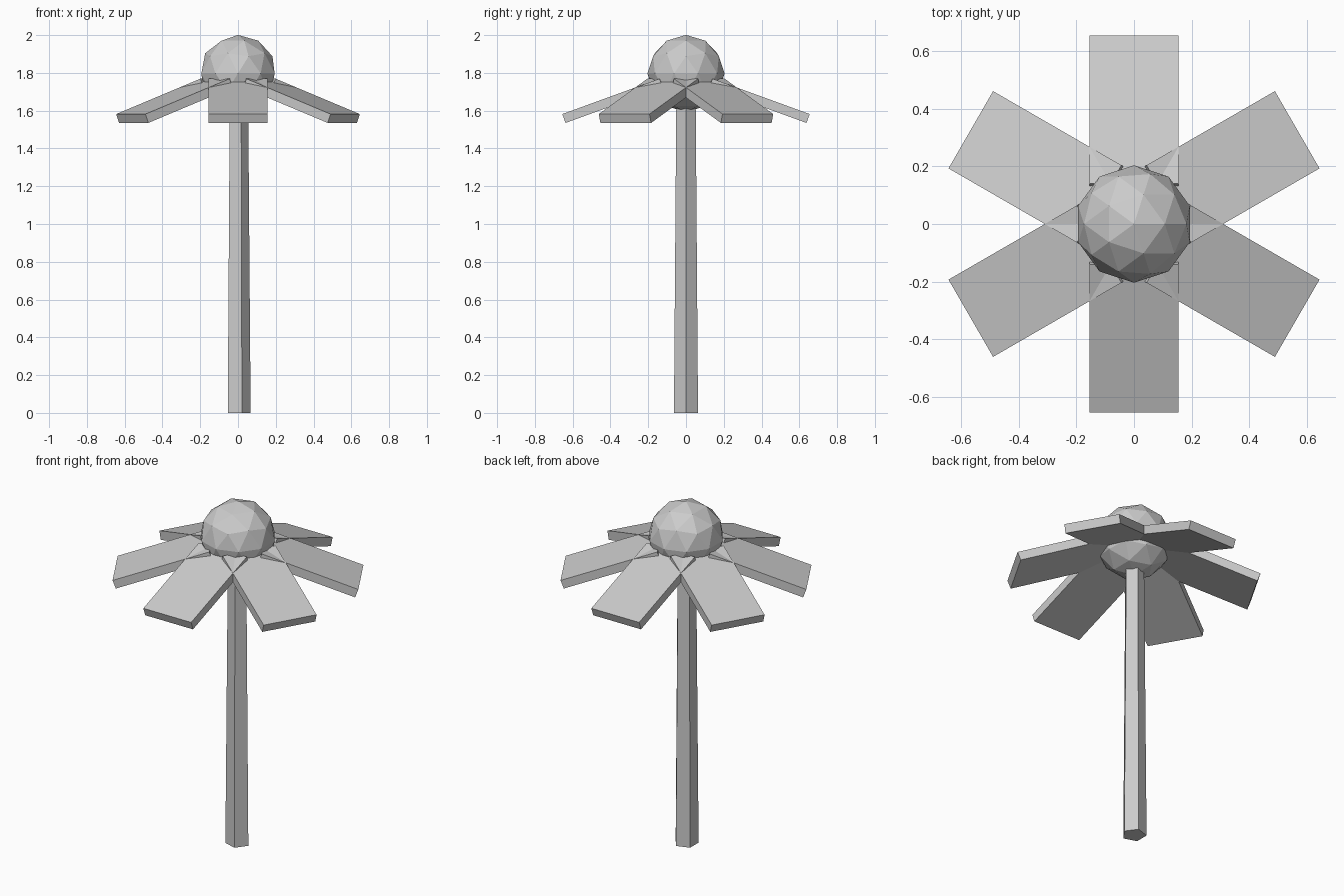
import bpy
import math
from mathutils import Matrix

cube = bpy.data.objects.get("Cube")
if cube:
    bpy.data.objects.remove(cube, do_unlink=True)

# One plain grey for the whole flower
grey = bpy.data.materials.new("plain grey")
grey.use_nodes = True
colour = (0.6, 0.6, 0.6, 1)
grey.diffuse_color = colour
grey.node_tree.nodes["Principled BSDF"].inputs["Base Color"].default_value = colour


def finish(name):
    obj = bpy.context.object
    obj.name = name
    obj.data.materials.append(grey)
    return obj


# Stem: five-sided, slightly tapered, with a corner towards +x
STEM_TOP = 1.64
bpy.ops.mesh.primitive_cone_add(vertices=5, radius1=0.067, radius2=0.054,
                                depth=STEM_TOP, location=(0, 0, STEM_TOP / 2))
stem = finish("stem")
stem.data.transform(Matrix.Rotation(math.radians(-90), 4, "Z"))

# Flower centre: faceted ball
bpy.ops.mesh.primitive_ico_sphere_add(subdivisions=2, radius=0.204,
                                      location=(0, 0, 1.797))
finish("flower_centre")

# Petals: six flat slabs drooping outwards
LENGTH, WIDTH, THICK = 0.548, 0.31, 0.05
for i in range(6):
    bpy.ops.mesh.primitive_cube_add(size=1)
    petal = finish(f"petal_{i + 1}")
    # Hang the slab from its outer top edge, then swing it into place
    slab = (Matrix.Translation((-LENGTH / 2, 0, -THICK / 2))
            @ Matrix.Diagonal((LENGTH, WIDTH, THICK, 1)))
    droop = Matrix.Translation((0.655, 0, 1.582)) @ Matrix.Rotation(math.radians(20), 4, "Y")
    turn = Matrix.Rotation(math.radians(30 + 60 * i), 4, "Z")
    petal.data.transform(turn @ droop @ slab)
